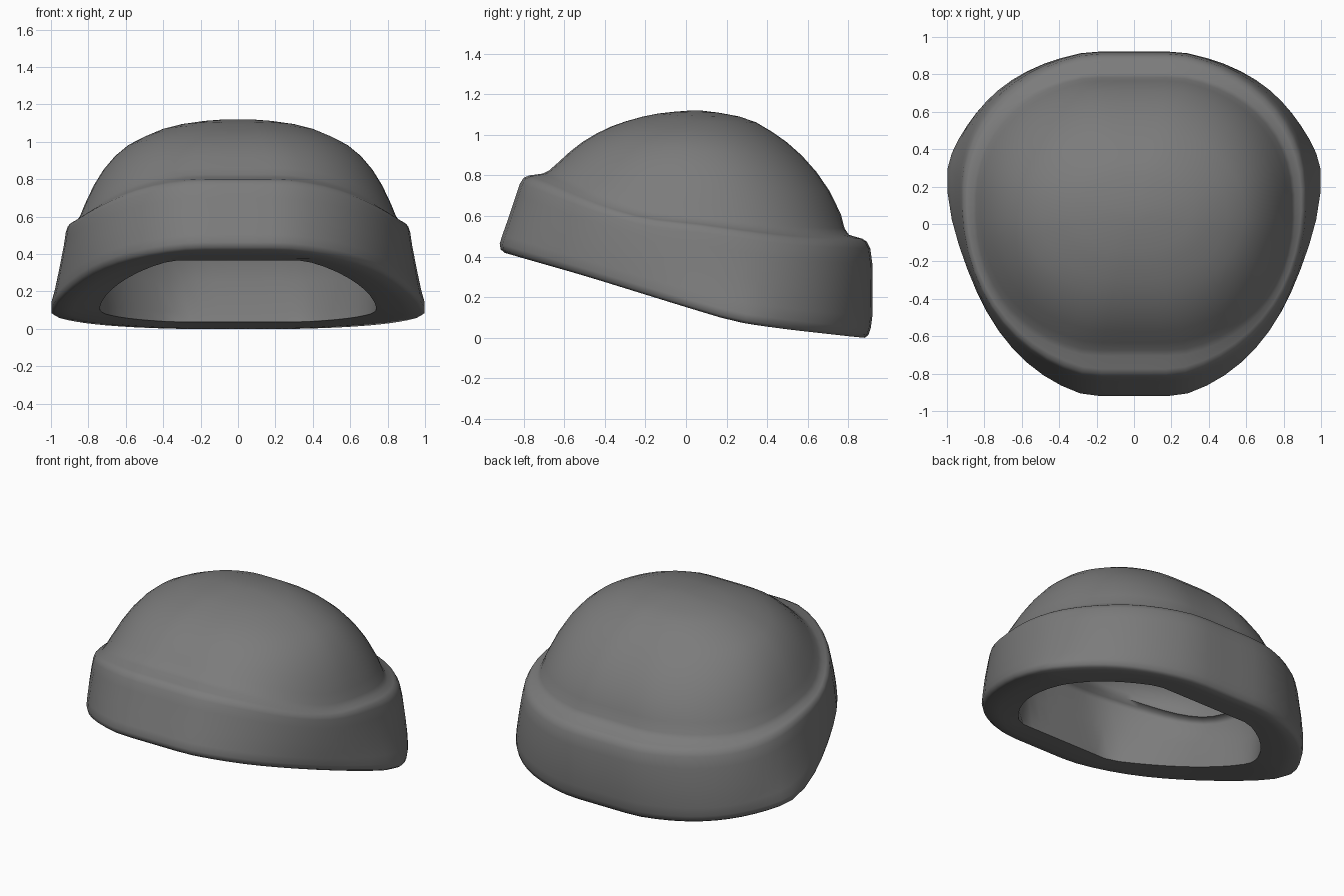
import bpy, bmesh, math

cube = bpy.data.objects.get("Cube")
if cube:
    bpy.data.objects.remove(cube, do_unlink=True)

SEGMENTS = 56
TOP = 1.12

# Height curves along y: lower hem, and the crease where cuff meets crown
HEM = [(-1.1, .48), (-.92, .425), (-.5, .305), (0, .15), (.25, .075), (.5, .04), (.88, -.002), (1.1, -.02)]
CREASE = [(-.9, .88), (-.68, .805), (-.57, .745), (-.4, .655), (-.2, .585), (0, .565), (.5, .497), (.95, .482)]

wool = bpy.data.materials.new("charcoal grey wool")
wool.use_nodes = True
grey = (.2, .2, .2, 1)
wool.diffuse_color = grey
bsdf = wool.node_tree.nodes["Principled BSDF"]
bsdf.inputs["Base Color"].default_value = grey
bsdf.inputs["Roughness"].default_value = .8


def lookup(curve, y):
    y = max(curve[0][0], min(curve[-1][0], y))
    for (y0, z0), (y1, z1) in zip(curve, curve[1:]):
        if y <= y1:
            return z0 + (z1 - z0) * (y - y0) / (y1 - y0)
    return curve[-1][1]


def height(curve, y):
    # Softened lookup, so the curve has no kinks
    return sum(lookup(curve, y + d * .04) for d in range(-2, 3)) / 5


def outline(a, width, front, back, mid, power, flare=0, gain=1.025):
    # Rounded plan shape; gain flattens front and back, flare pulls out the sides
    c, s = math.cos(a), math.sin(a)
    x = math.copysign(width * abs(c) ** (2 / power) + flare * abs(c) ** 22, c)
    reach = min(1, gain * abs(s) ** (2 / power))
    return x, mid + reach * ((back - mid) if s > 0 else (front - mid))


def crease_height(a):
    return height(CREASE, outline(a, .84, -.68, .775, .1, 2.3)[1])


def cuff_ring(width, front, back, mid, t, flare=0, dz=0, power=2.15, gain=1.025):
    # t runs from the hem (0) to the crease (1)
    ring = []
    for i in range(SEGMENTS):
        a = math.tau * (i + .5) / SEGMENTS
        x, y = outline(a, width, front, back, mid, power, flare, gain)
        low = height(HEM, y)
        ring.append((x, y, low + (crease_height(a) - low) * t + dz))
    return ring


def crown_ring(width, front, back, k, scale=1, dz=0):
    # k runs from the crease (0) to the top (1)
    ring = []
    for i in range(SEGMENTS):
        a = math.tau * (i + .5) / SEGMENTS
        mid = .1 - .05 * k
        x, y = outline(a, width, front, back, mid, 2.3 - .2 * k)
        low = crease_height(a)
        ring.append((x * scale, mid + (y - mid) * scale, low + (TOP - low) * k + dz))
    return ring


def loft(name, rings, inward=False):
    bm = bmesh.new()
    loops = [[bm.verts.new(p) for p in ring] for ring in rings]
    for lower, upper in zip(loops, loops[1:]):
        for i in range(SEGMENTS):
            j = (i + 1) % SEGMENTS
            bm.faces.new((lower[i], lower[j], upper[j], upper[i]))
    bm.faces.new(loops[-1])
    if inward:
        bmesh.ops.reverse_faces(bm, faces=bm.faces[:])
    mesh = bpy.data.meshes.new(name)
    bm.to_mesh(mesh)
    bm.free()
    mesh.materials.append(wool)
    obj = bpy.data.objects.new(name, mesh)
    bpy.context.collection.objects.link(obj)
    bpy.ops.object.select_all(action="DESELECT")
    obj.select_set(True)
    bpy.context.view_layer.objects.active = obj
    bpy.ops.object.shade_smooth_by_angle(angle=math.radians(85))


# Domed crown (width, front, back, rise), starting with the soft crease
DOME = [(.862, -.705, .805, .03), (.845, -.675, .783, .08), (.82, -.635, .765, .19),
        (.772, -.572, .71, .37), (.72, -.51, .645, .52), (.658, -.44, .572, .65),
        (.587, -.37, .497, .755), (.5, -.298, .425, .835), (.4, -.212, .345, .91),
        (.3, -.14, .262, .955), (.18, -.055, .16, .985), (.07, .01, .08, 1)]

# Thick folded cuff, from the inner lip round the hem and up to the crease
LIP = (.74, -.66, .66, .2, 0, 0, .015, 1.75, 1.2)
CUFF = [LIP, (.78, -.72, .74, .21, 0, .01, .008, 1.85, 1.15),
        (.85, -.82, .83, .23, 0, .04, 0, 2, 1.06),
        (.925, -.895, .882, .25, 0, .055), (.943, -.915, .9, .25, .03, .057),
        (.95, -.92, .912, .25, .1, .05), (.95, -.907, .92, .24, .22, .033),
        (.945, -.875, .922, .21, .47, .012), (.932, -.84, .92, .18, .75),
        (.922, -.82, .91, .16, .9), (.912, -.802, .893, .14, .97),
        (.895, -.775, .87, .13, 1)]
loft("cuff_and_crown", [cuff_ring(*c) for c in CUFF] + [crown_ring(*d) for d in DOME])

# Lining: inner wall with a shelf at the crease, then the inside of the dome
WALL = [LIP, (.745, -.657, .68, .18, .15, 0, 0, 1.85, 1.15),
        (.768, -.655, .715, .13, .5, .01, 0, 2, 1.07),
        (.79, -.65, .73, .1, .88), (.782, -.635, .715, .1, .94), (.745, -.59, .68, .1, .955)]
inside = [crown_ring(*d, scale=.92, dz=-.05) for d in DOME[2:]]
loft("lining", [cuff_ring(*w) for w in WALL] + inside, inward=True)
